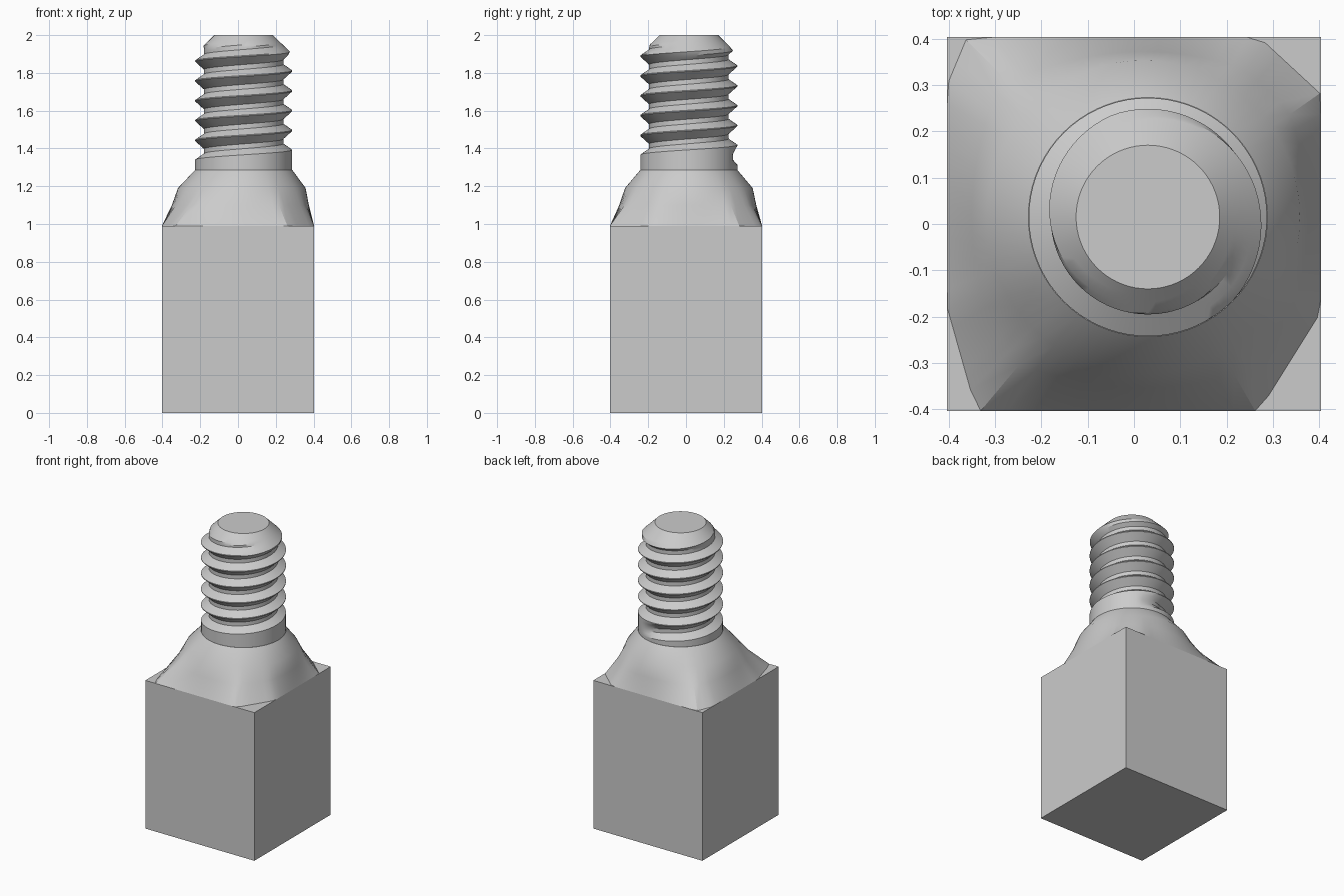
import bpy
import bmesh
from math import sin, cos, pi, radians
from mathutils import Vector

default = bpy.data.objects.get("Cube")
if default:
    bpy.data.objects.remove(default, do_unlink=True)

metal = bpy.data.materials.new("plain_grey")
metal.use_nodes = True
grey = (0.6, 0.6, 0.6, 1)
metal.diffuse_color = grey
metal.node_tree.nodes["Principled BSDF"].inputs["Base Color"].default_value = grey

HALF = 0.403
BLOCK_TOP = 0.99
AXIS = Vector((0.03, 0.015))
SEGMENTS = 72


def finish(name, bm, smooth=True):
    bmesh.ops.remove_doubles(bm, verts=bm.verts, dist=0.0003)
    bmesh.ops.holes_fill(bm, edges=bm.edges, sides=0)
    bmesh.ops.recalc_face_normals(bm, faces=bm.faces)
    mesh = bpy.data.meshes.new(name)
    bm.to_mesh(mesh)
    bm.free()
    obj = bpy.data.objects.new(name, mesh)
    bpy.context.collection.objects.link(obj)
    mesh.materials.append(metal)
    if smooth:
        bpy.ops.object.select_all(action="DESELECT")
        obj.select_set(True)
        bpy.context.view_layer.objects.active = obj
        bpy.ops.object.shade_smooth_by_angle(angle=radians(28))


def skin(bm, columns):
    """Join neighbouring columns of points with quads."""
    grid = [[bm.verts.new(p) for p in col] for col in columns]
    for a, b in zip(grid, grid[1:]):
        for k in range(len(a) - 1):
            bm.faces.new((a[k], b[k], b[k + 1], a[k + 1]))


# Square block
bm = bmesh.new()
bmesh.ops.create_cube(bm, size=1)
bmesh.ops.scale(bm, vec=(2 * HALF, 2 * HALF, BLOCK_TOP), verts=bm.verts)
bmesh.ops.translate(bm, vec=(0, 0, BLOCK_TOP / 2), verts=bm.verts)
finish("block", bm, smooth=False)

# Neck: blends a corner-cut square into a round shoulder
outline = [Vector(p) for p in (
    (HALF, -0.19), (HALF, 0.28), (0.27, HALF), (-0.36, HALF),
    (-HALF, 0.3), (-HALF, -0.18), (-0.34, -HALF), (0.27, -HALF))]


def outline_point(center, direction):
    """Point where a ray from the center leaves the outline."""
    reach = 1
    for a, b in zip(outline, outline[1:] + outline[:1]):
        edge = b - a
        normal = Vector((edge.y, -edge.x))
        facing = normal.dot(direction)
        if facing > 0:
            reach = min(reach, normal.dot(a - center) / facing)
    return center + direction * reach


shoulder_center = Vector((0.02, 0.015))
columns = []
for i in range(SEGMENTS + 1):
    angle = 2 * pi * i / SEGMENTS
    ray = Vector((cos(angle), sin(angle)))
    base = outline_point(shoulder_center, ray)
    shoulder = shoulder_center + ray * 0.338
    waist = base.lerp(shoulder, 0.62)
    collar = AXIS + ray * 0.258
    columns.append([(*base, BLOCK_TOP), (*waist, 1.1),
                    (*shoulder, 1.19), (*collar, 1.285)])
bm = bmesh.new()
skin(bm, columns)
finish("neck", bm)

# Threaded stud: helical groove, collar below and chamfered tip above
PITCH, CREST, ROOT = 0.105, 0.257, 0.21
LOW, TOP, TIP = 1.28, 2.0, 0.155
START = radians(60)
PHASES = (0, 0.05, 0.2, 0.36, 0.48, 0.6, 0.8)
FIRST_CREST = 1.3


def thread_depth(phase):
    """Groove depth from 0 at the crest to 1 at the root."""
    if phase < 0.05:
        return 0
    if phase < 0.36:
        return (phase - 0.05) / 0.31
    if phase < 0.6:
        return 1
    return (1 - phase) / 0.4


def stud_radius(z, turn):
    travel = (z - FIRST_CREST) / PITCH - turn
    depth = thread_depth(travel % 1) if travel > 0 else 0
    if travel < 1:
        depth *= min(1, turn * 8)        # groove runs out into the collar
    return min(CREST - (CREST - ROOT) * depth, TIP + (TOP - z) * 1.02)


columns = []
for i in range(SEGMENTS + 1):
    turn = i / SEGMENTS
    angle = START + 2 * pi * turn
    column = []
    for lap in range(-2, 9):
        for phase in PHASES:
            z = FIRST_CREST + PITCH * (lap + phase + turn)
            z = max(LOW, min(TOP, z))
            r = stud_radius(z, turn)
            column.append((AXIS.x + r * cos(angle), AXIS.y + r * sin(angle), z))
    columns.append(column)
bm = bmesh.new()
skin(bm, columns)
finish("threaded_stud", bm)
